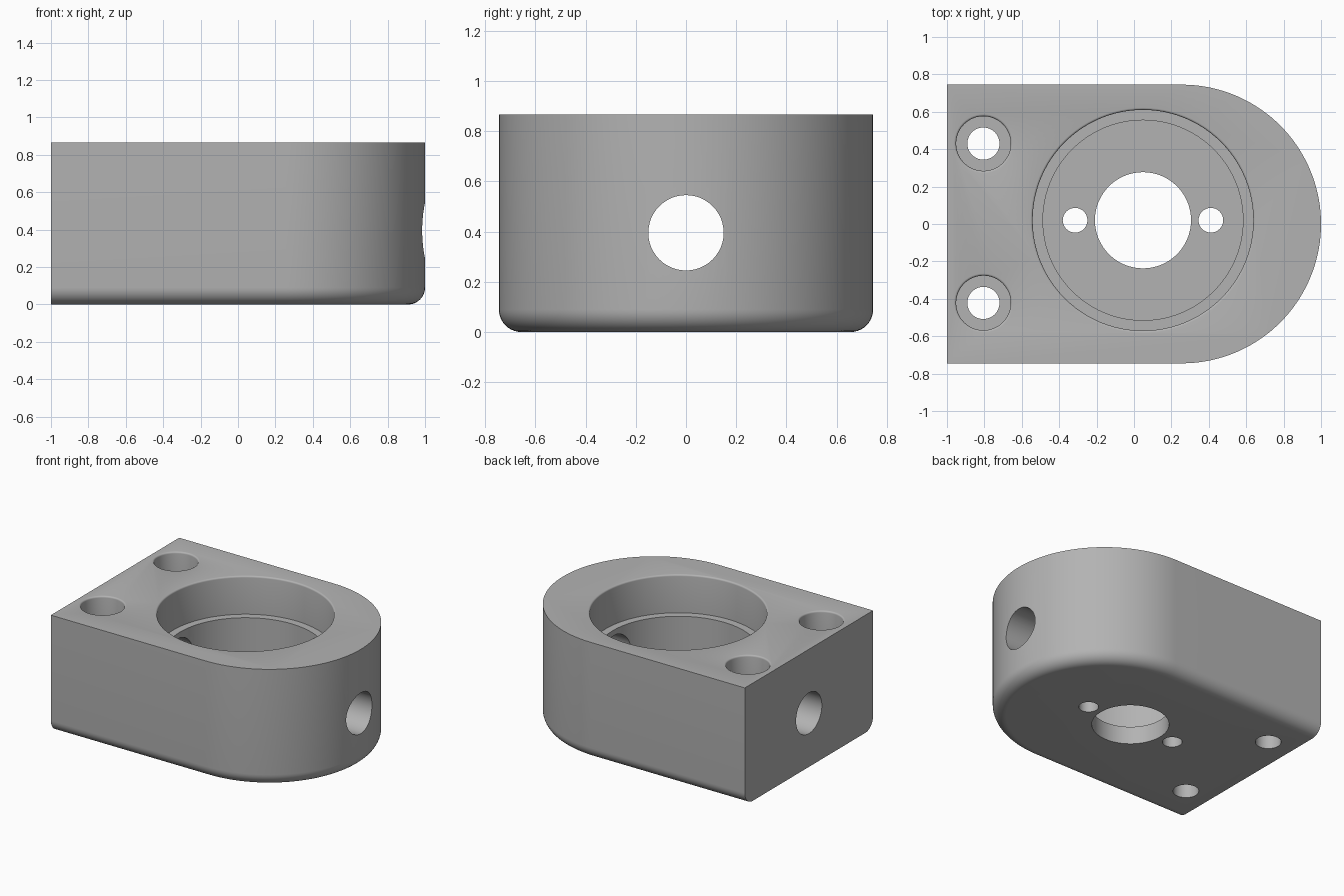
import bpy, bmesh, math
from mathutils import Matrix, Vector

if "Cube" in bpy.data.objects:
    bpy.data.objects.remove(bpy.data.objects["Cube"])

HEIGHT, RADIUS, ARC_X, FILLET = 0.865, 0.745, 0.255, 0.09
BORE_X, BORE_Y, LIP = 0.048, 0.02, 0.012

grey = bpy.data.materials.new("machined grey")
grey.use_nodes = True
colour = (0.45, 0.45, 0.45, 1)
grey.diffuse_color = colour
grey.node_tree.nodes["Principled BSDF"].inputs["Base Color"].default_value = colour


def loft(name, rings):
    """Skin closed rings of points and cap both ends."""
    bm = bmesh.new()
    loops = [[bm.verts.new(p) for p in ring] for ring in rings]
    n = len(loops[0])
    for a, b in zip(loops, loops[1:]):
        for i in range(n):
            j = (i + 1) % n
            bm.faces.new((a[i], a[j], b[j], b[i]))
    bm.faces.new(loops[0][::-1])
    bm.faces.new(loops[-1])
    bmesh.ops.recalc_face_normals(bm, faces=bm.faces)
    mesh = bpy.data.meshes.new(name)
    bm.to_mesh(mesh)
    bm.free()
    mesh.materials.append(grey)
    obj = bpy.data.objects.new(name, mesh)
    bpy.context.collection.objects.link(obj)
    return obj


def outline(inset, z, steps=72):
    """D-shaped section with a flat back end."""
    r = RADIUS - inset
    pts = [Vector((-1, -r, z))]
    for i in range(steps + 1):
        a = math.pi * (i / steps - 0.5)
        pts.append(Vector((ARC_X + r * math.cos(a), r * math.sin(a), z)))
    return pts + [Vector((-1, r, z))]


def turned(name, profile, matrix, sides=64):
    """Cutter turned about its own z axis from (radius, z) pairs."""
    rings = [[matrix @ Vector((r * math.cos(t), r * math.sin(t), z))
              for t in (2 * math.pi * i / sides for i in range(sides))]
             for r, z in profile]
    obj = loft(name, rings)
    obj.hide_render = True
    return obj


def rounded_mouth(r):
    """Profile points for a small rounded rim at the top face."""
    pts = []
    for i in range(5):
        a = math.pi / 2 * i / 4
        pts.append((r + LIP * (1 - math.cos(a)), HEIGHT - LIP + LIP * math.sin(a)))
    return pts + [(r + LIP, HEIGHT + 0.1)]


def at(x, y):
    return Matrix.Translation((x, y, 0))


# Body with a rounded bottom edge
rings = []
for i in range(11):
    a = math.pi / 2 * i / 10
    rings.append(outline(FILLET * (1 - math.sin(a)), FILLET * (1 - math.cos(a))))
rings.append(outline(0, HEIGHT))
body = loft("housing_body", rings)

# Stepped bore with a centre hole through the floor
cutters = [turned("bore_cutter",
                  [(0.257, -0.1), (0.257, 0.13), (0.535, 0.13), (0.535, 0.585),
                   (0.59, 0.585)] + rounded_mouth(0.59),
                  at(BORE_X, BORE_Y), 96)]

# Pin holes either side of the centre hole
for side in (-1, 1):
    cutters.append(turned("pin_hole_cutter", [(0.066, -0.1), (0.066, 0.3)],
                          at(BORE_X + side * 0.363, BORE_Y), 32))

# Counterbored mounting holes
for y in (-0.422, 0.43):
    cutters.append(turned("mounting_hole_cutter",
                          [(0.086, -0.1), (0.086, 0.6), (0.146, 0.6)] + rounded_mouth(0.146),
                          at(-0.805, y), 48))

# Cross hole running from end to end
cutters.append(turned("cross_hole_cutter", [(0.15, -1.2), (0.15, 1.2)],
                      Matrix.Translation((0, 0, 0.395)) @ Matrix.Rotation(math.pi / 2, 4, "Y"), 48))

for cutter in cutters:
    mod = body.modifiers.new(cutter.name, "BOOLEAN")
    mod.operation = "DIFFERENCE"
    mod.solver = "EXACT"
    mod.object = cutter

# Bake the cuts and drop the cutters
graph = bpy.context.evaluated_depsgraph_get()
cut_mesh = bpy.data.meshes.new_from_object(body.evaluated_get(graph))
body.modifiers.clear()
body.data = cut_mesh
for cutter in cutters:
    bpy.data.objects.remove(cutter)

bpy.ops.object.select_all(action="DESELECT")
body.select_set(True)
bpy.context.view_layer.objects.active = body
bpy.ops.object.shade_smooth_by_angle(angle=math.radians(35))
